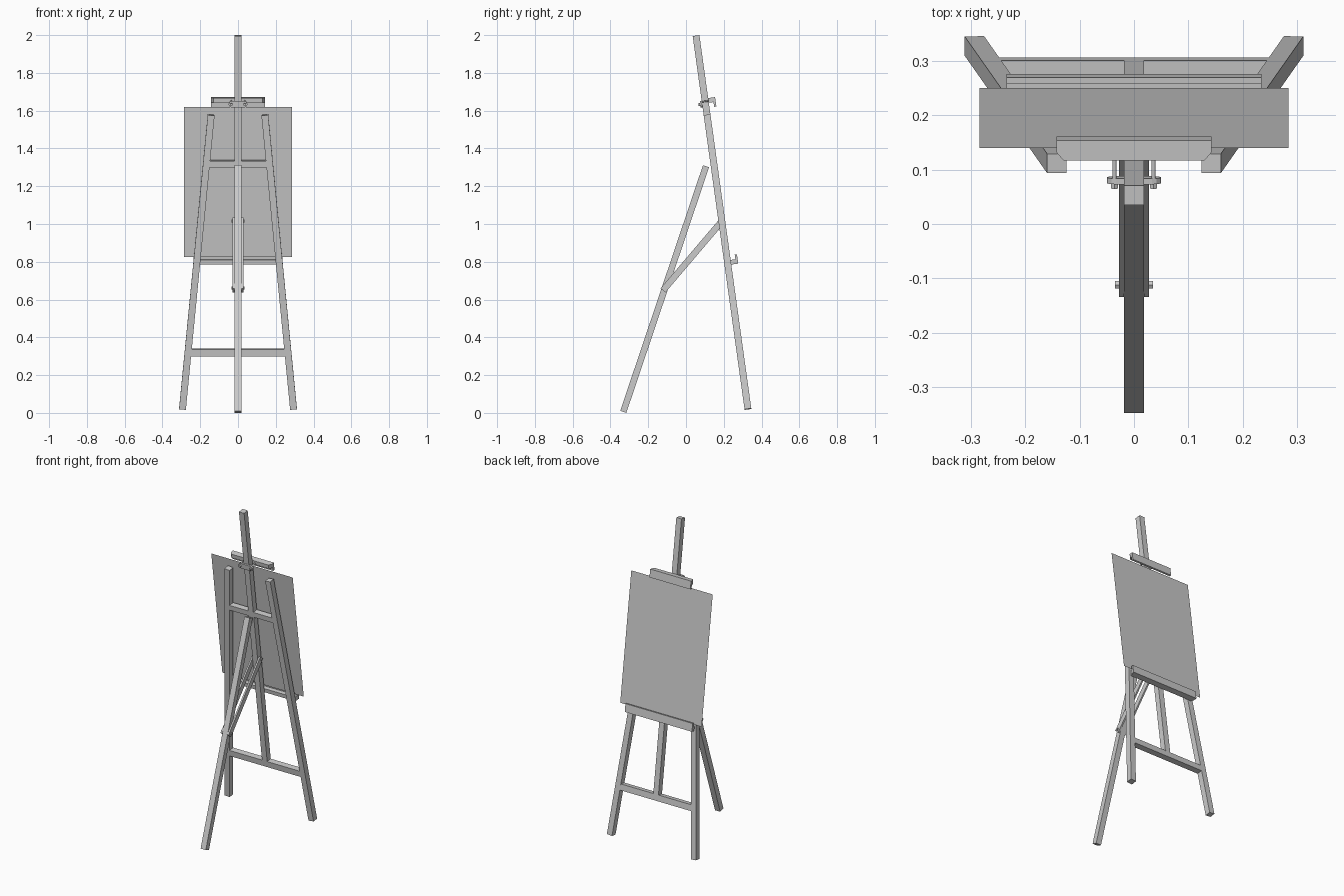
import bpy, bmesh, math
from mathutils import Vector, Matrix

if "Cube" in bpy.data.objects:
    bpy.data.objects.remove(bpy.data.objects["Cube"])

# Tilted frame of the easel face: x across, v up the slope, w towards the canvas
A = math.atan(0.139)
ORIGIN = Vector((0, 0.328, 0.02))
V = Vector((0, -math.sin(A), math.cos(A)))
W = Vector((0, math.cos(A), math.sin(A)))


def P(x, v, w=0.0):
    return ORIGIN + Vector((x, 0, 0)) + V * v + W * w


def finish(name, bm):
    bmesh.ops.recalc_face_normals(bm, faces=bm.faces)
    me = bpy.data.meshes.new(name)
    bm.to_mesh(me)
    bm.free()
    ob = bpy.data.objects.new(name, me)
    bpy.context.collection.objects.link(ob)
    return ob


def beam(name, p0, p1, width, depth):
    p0, p1 = Vector(p0), Vector(p1)
    z = (p1 - p0).normalized()
    y = z.cross(Vector((1, 0, 0))).normalized()
    x = y.cross(z)
    bm = bmesh.new()
    bmesh.ops.create_cube(bm, size=1)
    rot = Matrix((x, y, z)).transposed().to_4x4()
    scale = Matrix.Diagonal((width, depth, (p1 - p0).length, 1))
    bm.transform(Matrix.Translation((p0 + p1) / 2) @ rot @ scale)
    return finish(name, bm)


def rod(name, p0, p1, radius, sides):
    p0, p1 = Vector(p0), Vector(p1)
    d = p1 - p0
    bm = bmesh.new()
    bmesh.ops.create_cone(bm, cap_ends=True, segments=sides, radius1=radius,
                          radius2=radius, depth=d.length)
    bm.transform(Matrix.Translation((p0 + p1) / 2)
                 @ d.to_track_quat('Z', 'Y').to_matrix().to_4x4())
    return finish(name, bm)


def loft(name, loop_a, loop_b):
    bm = bmesh.new()
    a = [bm.verts.new(p) for p in loop_a]
    b = [bm.verts.new(p) for p in loop_b]
    bm.faces.new(a)
    bm.faces.new(b[::-1])
    n = len(a)
    for i in range(n):
        bm.faces.new((a[i], b[i], b[(i + 1) % n], a[(i + 1) % n]))
    return finish(name, bm)


def ledge(name, half, v0, up):
    # L-shaped rail with chamfered ends on the side facing the mast
    c = half - 0.013
    prof = [(.018, 0, c), (.018, .025, c), (.033, .025, half), (.043, .025, half),
            (.043, .05, half), (.055, .05, half), (.055, 0, half), (.033, 0, half)]
    loft(name, [P(-h, v0 + up * v, w) for w, v, h in prof],
         [P(h, v0 + up * v, w) for w, v, h in prof])


# Splayed front legs
for s, side in ((-1, "left"), (1, "right")):
    beam(f"leg_{side}", P(s * .294, 0), P(s * .142, 1.572), .036, .036)

# Mast and cross bars
beam("mast", P(0, .32), P(0, 1.9965), .036, .036)
beam("lower_crossbar", P(0, .284), P(0, .322), .51, .0355)
for s, side in ((-1, "left"), (1, "right")):
    beam(f"upper_crossbar_{side}", P(s * .0885, 1.295), P(s * .0885, 1.328), .141, .0355)

# Canvas shelf and top holder
ledge("shelf", .235, .77, 1)
ledge("top_holder", .143, 1.66, -1)

# Canvas sheet
bm = bmesh.new()
bm.faces.new([bm.verts.new(P(x, v, .034)) for x, v in
              ((.285, .808), (-.285, .808), (-.285, 1.611), (.285, 1.611))])
finish("canvas", bm)

# Clamp plate with rounded ends, and its two bolts
outline = []
for s in (1, -1):
    for i in range(7):
        t = math.radians(-90 + 30 * i)
        outline.append((s * (.033 + .017 * math.cos(t)), 1.633 + s * .017 * math.sin(t)))
loft("clamp_plate", [P(x, v, -.028) for x, v in outline],
     [P(x, v, -.0175) for x, v in outline])
for s, side in ((-1, "left"), (1, "right")):
    rod(f"clamp_bolt_{side}", P(s * .036, 1.645, -.028), P(s * .036, 1.645, .03), .004, 12)
    rod(f"clamp_bolt_head_{side}", P(s * .036, 1.633, -.038), P(s * .036, 1.633, -.027), .007, 6)

# Back leg
beam("back_leg", (0, -.332, .0055), (0, .106, 1.306), .036, .034)

# Paired folding struts with pivot bolts
low, high = Vector((0, -.112, .66)), Vector((0, .190, 1.015))
d = (high - low).normalized()
for s, side in ((-1, "left"), (1, "right")):
    off = Vector((s * .023, 0, 0))
    beam(f"strut_{side}", low - d * .015 + off, high + d * .01 + off, .01, .034)
for name, p in (("lower", low), ("upper", high)):
    ax = Vector((.03, 0, 0))
    rod(f"{name}_pivot", p - ax, p + ax, .004, 12)
    for s, side in ((-1, "left"), (1, "right")):
        rod(f"{name}_pivot_head_{side}", p + Vector((s * .027, 0, 0)),
            p + Vector((s * .035, 0, 0)), .008, 6)
